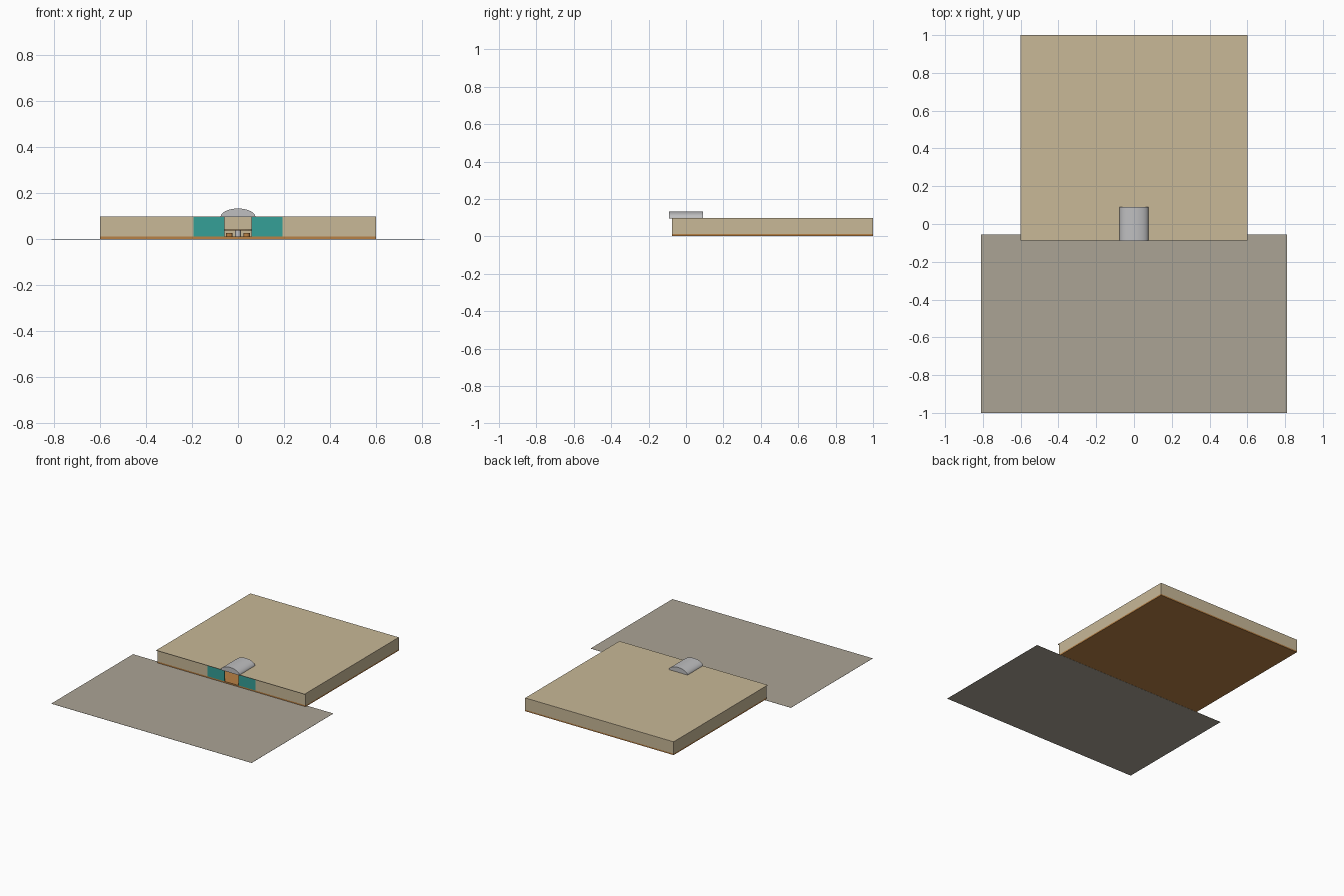
import bpy, bmesh, math
from mathutils import Matrix

if "Cube" in bpy.data.objects:
    bpy.data.objects.remove(bpy.data.objects["Cube"])


def mat(name, c):
    m = bpy.data.materials.new(name)
    m.diffuse_color = (*c, 1)
    m.use_nodes = True
    m.node_tree.nodes["Principled BSDF"].inputs["Base Color"].default_value = m.diffuse_color
    return m


TAN = mat("tan plaster", (0.58, 0.48, 0.31))
WOOD = mat("wood floor", (0.48, 0.22, 0.06))
PAVE = mat("grey pavement", (0.41, 0.37, 0.30))
TEAL = mat("teal glass", (0.035, 0.35, 0.31))
GREY = mat("grey canopy", (0.52, 0.52, 0.53))


def finish(name, bm, m):
    bmesh.ops.recalc_face_normals(bm, faces=bm.faces)
    me = bpy.data.meshes.new(name)
    bm.to_mesh(me)
    bm.free()
    me.materials.append(m)
    o = bpy.data.objects.new(name, me)
    bpy.context.collection.objects.link(o)
    return o


def box(name, m, x0, x1, y0, y1, z0, z1):
    bm = bmesh.new()
    bmesh.ops.create_cube(bm, size=1)
    for v in bm.verts:
        v.co = ((x0 + x1) / 2 + v.co.x * (x1 - x0),
                (y0 + y1) / 2 + v.co.y * (y1 - y0),
                (z0 + z1) / 2 + v.co.z * (z1 - z0))
    return finish(name, bm, m)


def drum(name, m, x, y, z0, z1, r, n=16):
    bm = bmesh.new()
    bmesh.ops.create_cone(bm, cap_ends=True, segments=n, radius1=r, radius2=r,
                          depth=z1 - z0, matrix=Matrix.Translation((x, y, (z0 + z1) / 2)))
    return finish(name, bm, m)


FRONT, BACK, HALF, T = -0.075, 1.0, 0.6, 0.012
FLOOR, TOP = 0.012, 0.096

# Pavement sheet, floor slab and thin roof with a small front overhang
box("pavement", PAVE, -0.81, 0.81, -1.0, -0.055, 0.0, 0.001)
box("floor", WOOD, -HALF, HALF, FRONT, BACK, 0.0015, FLOOR)
box("roof", TAN, -HALF, HALF, -0.088, BACK, TOP, 0.0985)

# Outer walls, front windows and entrance partitions
box("back_wall", TAN, -HALF, HALF, BACK - T, BACK, FLOOR, TOP)
for side, s in (("left", -1), ("right", 1)):
    def span(a, b):
        return sorted((s * a, s * b))
    box(side + "_wall", TAN, *span(HALF - T, HALF), FRONT, BACK - T, FLOOR, TOP)
    box(side + "_front_wall", TAN, *span(0.193, HALF - T), FRONT, FRONT + T, FLOOR, TOP)
    box(side + "_window", TEAL, *span(0.058, 0.193), FRONT, FRONT + 0.008, FLOOR, TOP)
    box(side + "_partition", TAN, *span(0.193, 0.203), FRONT + T, 0.2, FLOOR, TOP)

# Barrel canopy over the doorway
bm = bmesh.new()
N = 20
ring = [bm.verts.new((0.076 * math.cos(math.pi * i / N), -0.09,
                      0.096 + 0.038 * math.sin(math.pi * i / N))) for i in range(N + 1)]
face = bm.faces.new(ring)
ext = bmesh.ops.extrude_face_region(bm, geom=[face])
for v in ext["geom"]:
    if isinstance(v, bmesh.types.BMVert):
        v.co.y = 0.09
canopy = finish("entrance_canopy", bm, GREY)
bpy.context.view_layer.objects.active = canopy
canopy.select_set(True)
bpy.ops.object.shade_smooth_by_angle(angle=math.radians(35))

# Hidden interior: central round table with a ring of stools
drum("round_table_post", GREY, 0, 0.4, FLOOR, 0.038, 0.012)
drum("round_table_top", WOOD, 0, 0.4, 0.038, 0.043, 0.06, 24)
for i in range(8):
    a = math.tau * (i + 0.5) / 8
    drum("stool", WOOD, 0.1 * math.cos(a), 0.4 + 0.1 * math.sin(a), FLOOR, 0.028, 0.014, 12)
